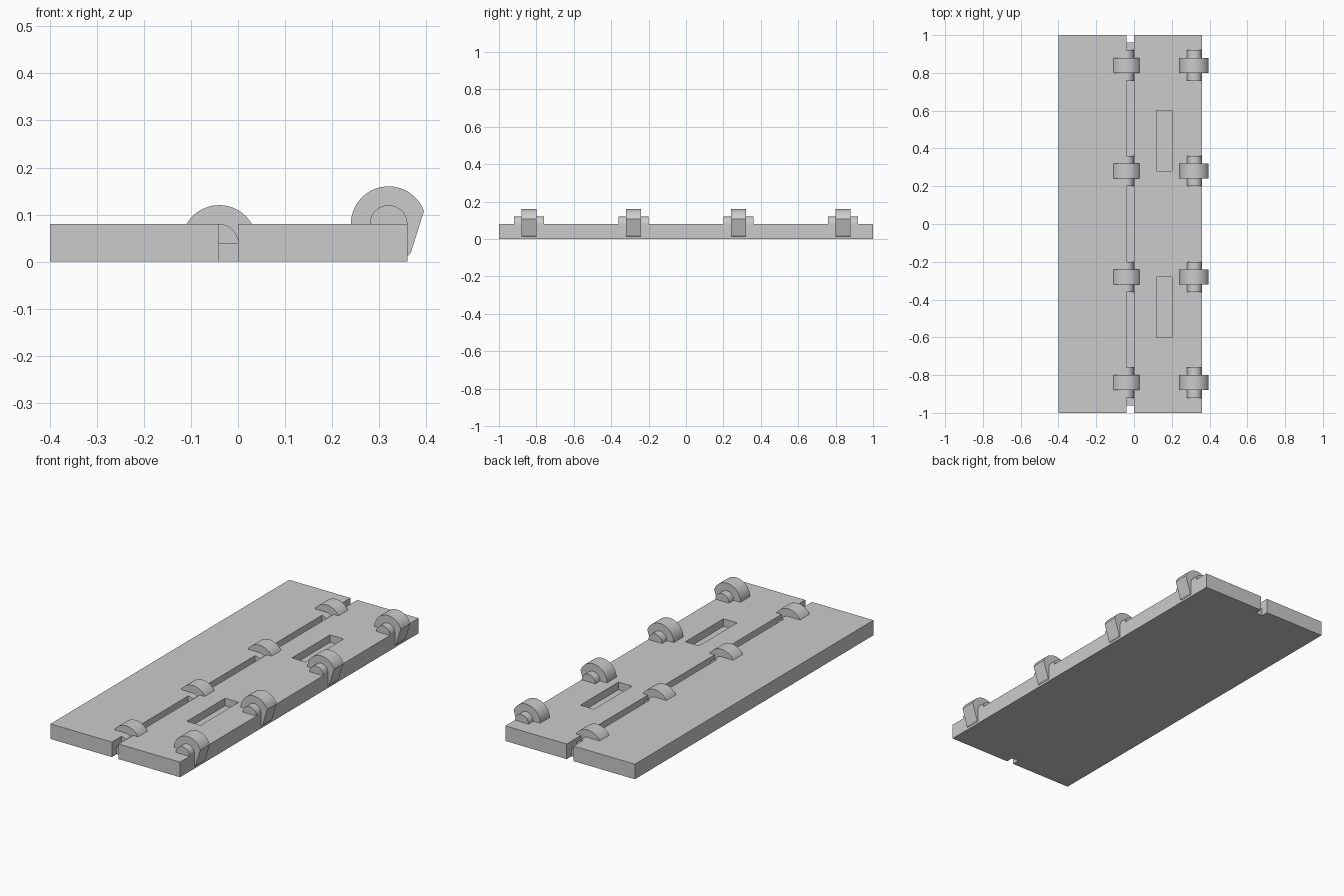
import bpy, bmesh, math

if "Cube" in bpy.data.objects:
    bpy.data.objects.remove(bpy.data.objects["Cube"])

grey = bpy.data.materials.new("plain grey")
grey.use_nodes = True
colour = (0.6, 0.6, 0.6, 1)
grey.diffuse_color = colour
grey.node_tree.nodes["Principled BSDF"].inputs["Base Color"].default_value = colour


def prism(name, profile, y0, y1):
    """Extrude an x-z profile along y."""
    bm = bmesh.new()
    face = bm.faces.new([bm.verts.new((x, y0, z)) for x, z in profile])
    out = bmesh.ops.extrude_face_region(bm, geom=[face])
    moved = [v for v in out["geom"] if isinstance(v, bmesh.types.BMVert)]
    bmesh.ops.translate(bm, verts=moved, vec=(0, y1 - y0, 0))
    bmesh.ops.recalc_face_normals(bm, faces=bm.faces)
    mesh = bpy.data.meshes.new(name)
    bm.to_mesh(mesh)
    bm.free()
    mesh.materials.append(grey)
    obj = bpy.data.objects.new(name, mesh)
    bpy.context.collection.objects.link(obj)
    return obj


def box(name, x0, x1, y0, y1, z0, z1):
    return prism(name, [(x0, z0), (x1, z0), (x1, z1), (x0, z1)], y0, y1)


def arc(cx, cz, r, start=0, end=180, steps=40):
    angles = [math.radians(start + (end - start) * i / steps) for i in range(steps + 1)]
    return [(cx + r * math.cos(a), cz + r * math.sin(a)) for a in angles]


def select_only(obj):
    bpy.ops.object.select_all(action="DESELECT")
    obj.select_set(True)
    bpy.context.view_layer.objects.active = obj


def cut(obj, cutter):
    cutter.hide_render = True
    mod = obj.modifiers.new("cut", "BOOLEAN")
    mod.operation, mod.solver, mod.object = "DIFFERENCE", "EXACT", cutter
    select_only(obj)
    bpy.ops.object.modifier_apply(modifier=mod.name)
    bpy.data.objects.remove(cutter)


# Base plate with hinge groove, open groove ends and two shallow pockets
TOP, MID = 0.08, 0.04
plate = box("base_plate", -0.4, 0.36, -1, 1, 0, TOP)
cut(plate, box("groove_cutter", -0.04, 0, -1.1, 1.1, MID, 0.2))
for side in (-1, 1):
    y0, y1 = sorted((side * 0.96, side * 1.1))
    cut(plate, box("end_cutter", -0.04, 0, y0, y1, -0.1, 0.2))
    y0, y1 = sorted((side * 0.28, side * 0.6))
    cut(plate, box("pocket_cutter", 0.12, 0.2, y0, y1, MID, 0.2))

# Hinge knuckles along the groove and hooked clasps along the edge
round_parts = []
clasp_profile = arc(0.32, TOP, 0.08, 20, 180) + [(0.34, 0.012), (0.361, 0.012), (0.367, 0.018)]
for i, y in enumerate((-0.84, -0.28, 0.28, 0.84), 1):
    for name, profile, half in (
        ("hinge_knuckle", arc(-0.04, MID, 0.08), 0.04),
        ("hinge_pin", arc(-0.04, MID, 0.04), 0.08),
        ("clasp_hook", clasp_profile, 0.04),
        ("clasp_pin", arc(0.32, TOP, 0.04) + [(0.29, 0.06), (0.35, 0.06)], 0.08),
    ):
        round_parts.append(prism(f"{name}_{i}", profile, y - half, y + half))

for obj in round_parts:
    select_only(obj)
    bpy.ops.object.shade_smooth_by_angle(angle=math.radians(15))
